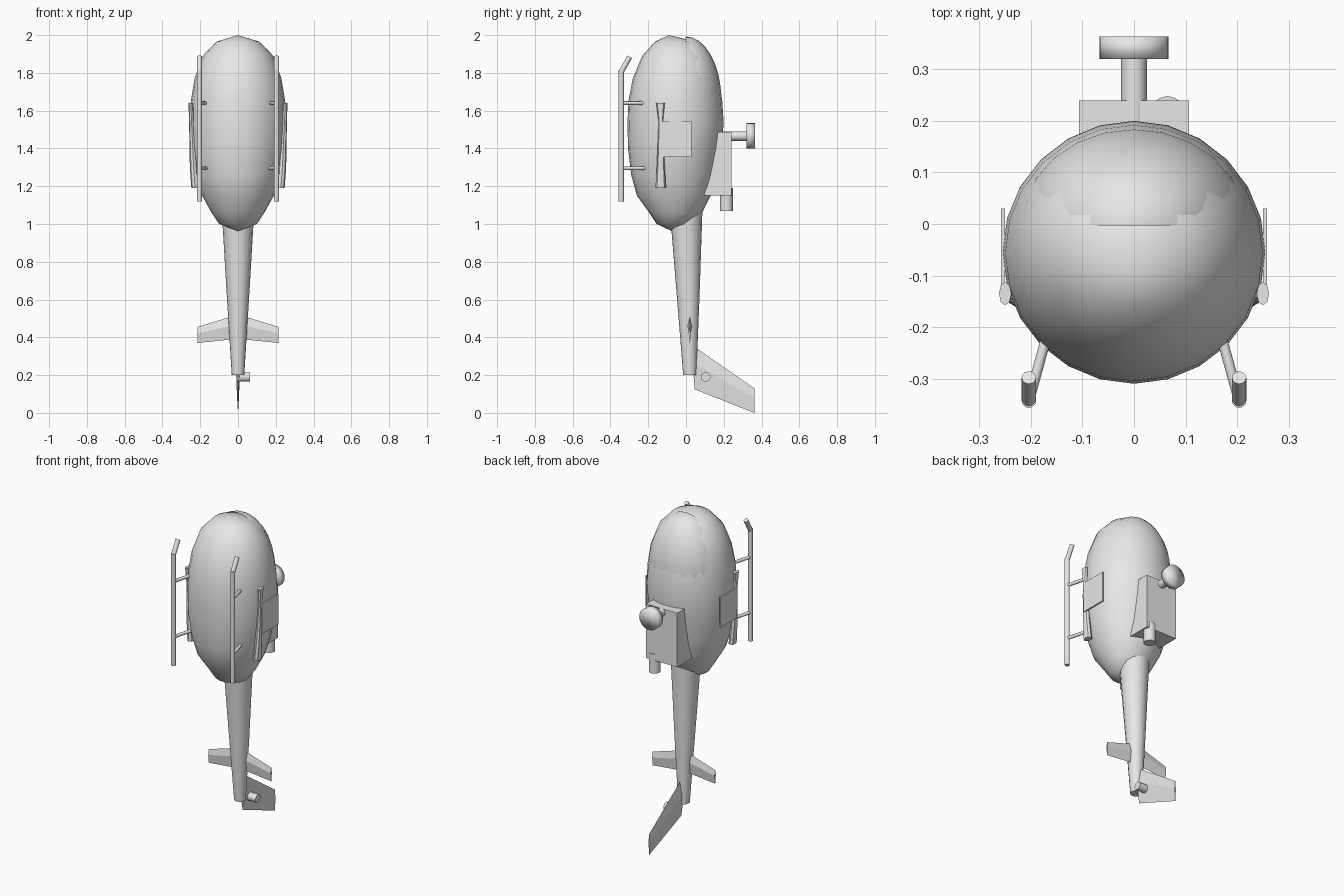
import bpy, bmesh, math
from mathutils import Vector

if "Cube" in bpy.data.objects:
    bpy.data.objects.remove(bpy.data.objects["Cube"], do_unlink=True)

# Single flat paint
paint = bpy.data.materials.new("light_grey")
paint.use_nodes = True
paint.diffuse_color = (0.8, 0.8, 0.8, 1)
paint.node_tree.nodes["Principled BSDF"].inputs["Base Color"].default_value = (0.8, 0.8, 0.8, 1)


def finish(name, bm, angle=None):
    """Turn a bmesh into a painted object; angle is the sharp-edge limit."""
    bmesh.ops.recalc_face_normals(bm, faces=bm.faces)
    mesh = bpy.data.meshes.new(name)
    bm.to_mesh(mesh)
    bm.free()
    mesh.materials.append(paint)
    obj = bpy.data.objects.new(name, mesh)
    bpy.context.collection.objects.link(obj)
    if angle:
        bpy.ops.object.select_all(action='DESELECT')
        obj.select_set(True)
        bpy.context.view_layer.objects.active = obj
        bpy.ops.object.shade_smooth_by_angle(angle=math.radians(angle))
    return obj


def loft(name, rings, sides, angle=None):
    """Skin elliptical rings given as (z, centre x, half width, back y, front y)."""
    bm = bmesh.new()
    loops = []
    for z, cx, hx, y0, y1 in rings:
        loops.append([bm.verts.new((cx + hx * math.sin(a), (y0 + y1) / 2 + (y1 - y0) / 2 * math.cos(a), z))
                      for a in (math.tau * i / sides for i in range(sides))])
    for low, high in zip(loops, loops[1:]):
        for i in range(sides):
            j = (i + 1) % sides
            bm.faces.new((low[i], low[j], high[j], high[i]))
    bm.faces.new(loops[0])
    bm.faces.new(loops[-1])
    bmesh.ops.remove_doubles(bm, verts=bm.verts, dist=0.0005)
    return finish(name, bm, angle)


def rod(name, a, b, radius, sides=12, angle=40):
    a, b = Vector(a), Vector(b)
    bm = bmesh.new()
    bmesh.ops.create_cone(bm, cap_ends=True, segments=sides, radius1=radius, radius2=radius, depth=(b - a).length)
    bmesh.ops.rotate(bm, verts=bm.verts, matrix=(b - a).to_track_quat('Z', 'Y').to_matrix())
    bmesh.ops.translate(bm, verts=bm.verts, vec=(a + b) / 2)
    return finish(name, bm, angle)


def box(name, low, high):
    low, high = Vector(low), Vector(high)
    bm = bmesh.new()
    bmesh.ops.create_cube(bm, size=1)
    bmesh.ops.scale(bm, verts=bm.verts, vec=high - low)
    bmesh.ops.translate(bm, verts=bm.verts, vec=(low + high) / 2)
    return finish(name, bm)


def tapered_panel(name, root, tip, thick_axis, root_half, tip_half):
    """Lens-section fin: each end is (leading point, trailing point)."""
    bm = bmesh.new()
    ends = []
    for (lead, trail), half in ((root, root_half), (tip, tip_half)):
        lead, trail = Vector(lead), Vector(trail)
        mid = lead.lerp(trail, 0.4)
        offset = Vector(thick_axis) * half
        ends.append([bm.verts.new(p) for p in (lead, mid + offset, trail, mid - offset)])
    for i in range(4):
        j = (i + 1) % 4
        bm.faces.new((ends[0][i], ends[0][j], ends[1][j], ends[1][i]))
    for end in ends:
        bm.faces.new(end)
    return finish(name, bm)


# Egg-shaped cabin
body = [(0.962, 0, -0.075, -0.075), (1.0, 0.10, -0.155, 0.03), (1.06, 0.14, -0.195, 0.085),
        (1.15, 0.19, -0.26, 0.13), (1.26, 0.225, -0.29, 0.158), (1.4, 0.248, -0.307, 0.184),
        (1.53, 0.255, -0.31, 0.2), (1.65, 0.25, -0.305, 0.192), (1.77, 0.23, -0.282, 0.175),
        (1.89, 0.187, -0.232, 0.125), (1.965, 0.115, -0.165, 0.055), (2.0, 0, -0.09, -0.09)]
loft("cabin", [(z, 0, hx, y0, y1) for z, hx, y0, y1 in body], 24, 60)

# Canopy shell: half ellipsoid set into the cabin roof side
bm = bmesh.new()
bmesh.ops.create_uvsphere(bm, u_segments=24, v_segments=16, radius=1)
bmesh.ops.scale(bm, verts=bm.verts, vec=(0.222, 0.19, 0.333))
bmesh.ops.bisect_plane(bm, geom=bm.verts[:] + bm.edges[:] + bm.faces[:], plane_co=(0, 0, 0),
                       plane_no=(0, -1, 0), clear_outer=True)
bmesh.ops.translate(bm, verts=bm.verts, vec=(0, -0.003, 1.66))
finish("canopy", bm, 60)

# Tail boom
loft("tail_boom", [(0.2, 0, 0.033, -0.015, 0.055), (0.6, 0, 0.058, -0.047, 0.071),
                   (1.1, 0, 0.088, -0.088, 0.088)], 16, 40)

# Tail surfaces and tail rotor hub
tapered_panel("tail_fin", ((0, 0.03, 0.36), (0, 0.045, 0.125)), ((0, 0.362, 0.13), (0, 0.362, 0)),
              (1, 0, 0), 0.012, 0.005)
rod("tail_rotor_hub", (0, 0.105, 0.19), (0.064, 0.105, 0.19), 0.025)

# Engine housing, exhaust, mast and rotor hub
box("engine_housing", (-0.107, 0.04, 1.15), (0.107, 0.24, 1.487))
rod("exhaust", (0.065, 0.214, 1.07), (0.065, 0.214, 1.19), 0.034, 16)
rod("rotor_mast", (0, 0.1, 1.465), (0, 0.33, 1.465), 0.025, 16)
rod("rotor_hub", (0, 0.32, 1.467), (0, 0.364, 1.467), 0.067, 24, 180)

# Paired parts
for side, s in (("left", 1), ("right", -1)):
    tapered_panel(side + "_stabiliser", ((s * 0.02, 0.02, 0.515), (s * 0.02, 0.02, 0.39)),
                  ((s * 0.215, 0.02, 0.455), (s * 0.215, 0.02, 0.37)), (0, 1, 0), 0.012, 0.006)

    # Flat side panel and flared strip beside it
    box(side + "_side_panel", (s * 0.254 - 0.004, -0.135, 1.355), (s * 0.254 + 0.004, 0.03, 1.543))
    loft(side + "_side_strip", [(1.19, s * 0.227, 0.02, -0.162, -0.106), (1.3, s * 0.235, 0.02, -0.155, -0.112),
                                (1.54, s * 0.246, 0.013, -0.145, -0.122),
                                (1.64, s * 0.25, 0.012, -0.158, -0.112)], 8, 40)

    # Landing skid with upturned toe and two struts
    x, y = s * 0.204, -0.343
    rod(side + "_skid", (x, y, 1.12), (x, y, 1.815), 0.014)
    rod(side + "_skid_toe", (x, y, 1.805), (x, -0.298, 1.885), 0.014)
    for place, z in (("front", 1.64), ("rear", 1.295)):
        rod(f"{side}_{place}_strut", (x, y, z), (s * 0.17, -0.22, z), 0.01)
